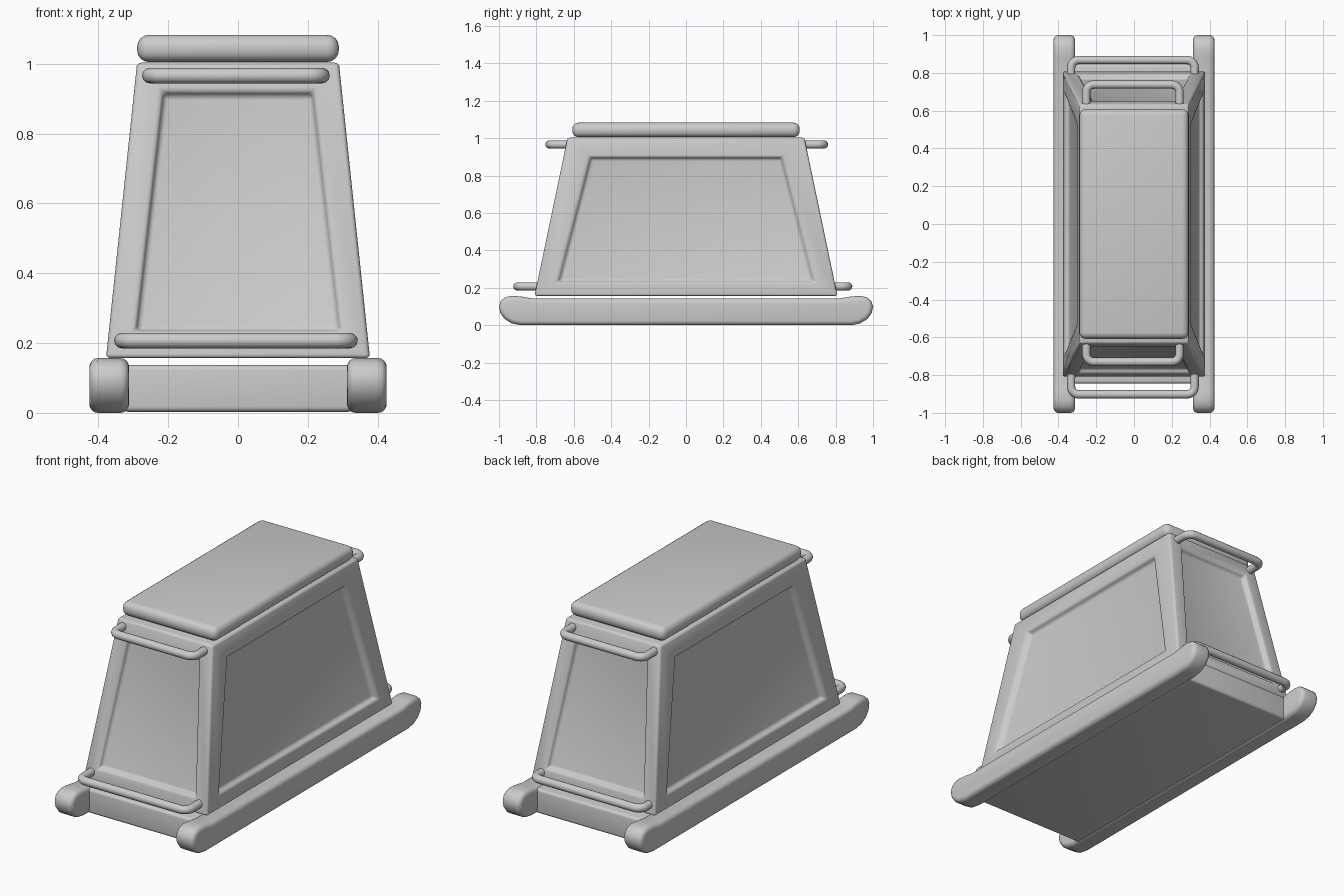
import bpy, bmesh
from math import sin, cos, pi, radians
from mathutils import Vector

if "Cube" in bpy.data.objects:
    bpy.data.objects.remove(bpy.data.objects["Cube"])


def finish(name, bm, bevel=0.0, segments=4, limit=40):
    bmesh.ops.recalc_face_normals(bm, faces=bm.faces)
    mesh = bpy.data.meshes.new(name)
    bm.to_mesh(mesh)
    bm.free()
    ob = bpy.data.objects.new(name, mesh)
    bpy.context.collection.objects.link(ob)
    if bevel:
        m = ob.modifiers.new("bevel", 'BEVEL')
        m.width, m.segments = bevel, segments
        m.limit_method, m.angle_limit = 'ANGLE', radians(limit)
        m.use_clamp_overlap = False
    bpy.ops.object.select_all(action='DESELECT')
    ob.select_set(True)
    bpy.context.view_layer.objects.active = ob
    if bevel:
        bpy.ops.object.modifier_apply(modifier="bevel")
    bpy.ops.object.shade_smooth_by_angle(angle=radians(40))
    return ob


def box(name, lo, hi, bevel):
    bm = bmesh.new()
    bmesh.ops.create_cube(bm, size=1)
    lo, hi = Vector(lo), Vector(hi)
    for v in bm.verts:
        v.co = Vector([(a + b) / 2 + c * (b - a) for a, b, c in zip(lo, hi, v.co)])
    return finish(name, bm, bevel)


# Runners: side profile with turned-up round ends
half = [(0.88, 0), (0.93, 0.009), (0.97, 0.033), (0.993, 0.065), (1.0, 0.1),
        (0.99, 0.13), (0.965, 0.15), (0.93, 0.157), (0.88, 0.153), (0.82, 0.143)]
profile = half + [(-y, z) for y, z in reversed(half)]
for side, label in ((-1, "left"), (1, "right")):
    bm = bmesh.new()
    face = bm.faces.new([bm.verts.new((side * 0.312, y, z)) for y, z in profile])
    new = bmesh.ops.extrude_face_region(bm, geom=[face])["geom"]
    bmesh.ops.translate(bm, vec=(side * 0.114, 0, 0),
                        verts=[g for g in new if isinstance(g, bmesh.types.BMVert)])
    finish(label + "_runner", bm, 0.025)

# Base slab between the runners
box("base", (-0.33, -0.845, 0.003), (0.33, 0.845, 0.137), 0.015)

# Tapered body with a recessed panel on each side
bm = bmesh.new()
signs = [(-1, -1), (1, -1), (1, 1), (-1, 1)]
bottom = [bm.verts.new((0.378 * x, 0.81 * y, 0.157)) for x, y in signs]
top = [bm.verts.new((0.289 * x, 0.633 * y, 1.003)) for x, y in signs]
bm.faces.new(bottom)
bm.faces.new(top)
for i in range(4):
    j = (i + 1) % 4
    outer = [bottom[i], bottom[j], top[j], top[i]]
    a, b, c, d = [v.co.copy() for v in outer]
    v0, v1, m0, m1 = (0.09, 0.905, 0.1, 0.135) if i % 2 == 0 else (0.085, 0.88, 0.065, 0.105)
    normal = (b - a).cross(d - a).normalized()
    rings = [outer]
    for depth, k in ((0, 0), (0.028, 0.012)):
        uv = [(m0 + k, v0 + k), (1 - m0 - k, v0 + k), (1 - m1 - k, v1 - k), (m1 + k, v1 - k)]
        rings.append([bm.verts.new(a.lerp(b, u).lerp(d.lerp(c, u), v) - normal * depth)
                      for u, v in uv])
    for r, s in zip(rings, rings[1:]):
        for p in range(4):
            q = (p + 1) % 4
            bm.faces.new((r[p], r[q], s[q], s[p]))
    bm.faces.new(rings[-1])
finish("body", bm, 0.012, 3, 30)

# Padded lid
box("lid", (-0.289, -0.608, 1.005), (0.289, 0.608, 1.083), 0.034)


# Bent tube handles at both ends
def handle(name, hx, y0, y1, z, radius=0.022, bend=0.04):
    s = 1 if y1 > 0 else -1
    arc = [(hx - bend + bend * cos(t * pi / 10), abs(y1) - bend + bend * sin(t * pi / 10))
           for t in range(6)]
    pts = [(hx, y0)] + arc
    pts += [(-x, y) for x, y in reversed(pts)]
    cu = bpy.data.curves.new(name, 'CURVE')
    cu.dimensions = '3D'
    cu.bevel_depth, cu.bevel_resolution, cu.use_fill_caps = radius, 4, True
    sp = cu.splines.new('POLY')
    sp.points.add(len(pts) - 1)
    for p, (x, y) in zip(sp.points, pts):
        p.co = (x - 0.006, s * y, z, 1)
    ob = bpy.data.objects.new(name, cu)
    bpy.context.collection.objects.link(ob)
    bpy.ops.object.select_all(action='DESELECT')
    ob.select_set(True)
    bpy.context.view_layer.objects.active = ob
    bpy.ops.object.convert(target='MESH')
    bpy.ops.object.shade_smooth_by_angle(angle=radians(40))


handle("front_upper_handle", 0.247, 0.61, -0.73, 0.966)
handle("back_upper_handle", 0.247, 0.61, 0.738, 0.966)
handle("front_lower_handle", 0.327, 0.78, -0.902, 0.207)
handle("back_lower_handle", 0.327, 0.78, 0.868, 0.207)
